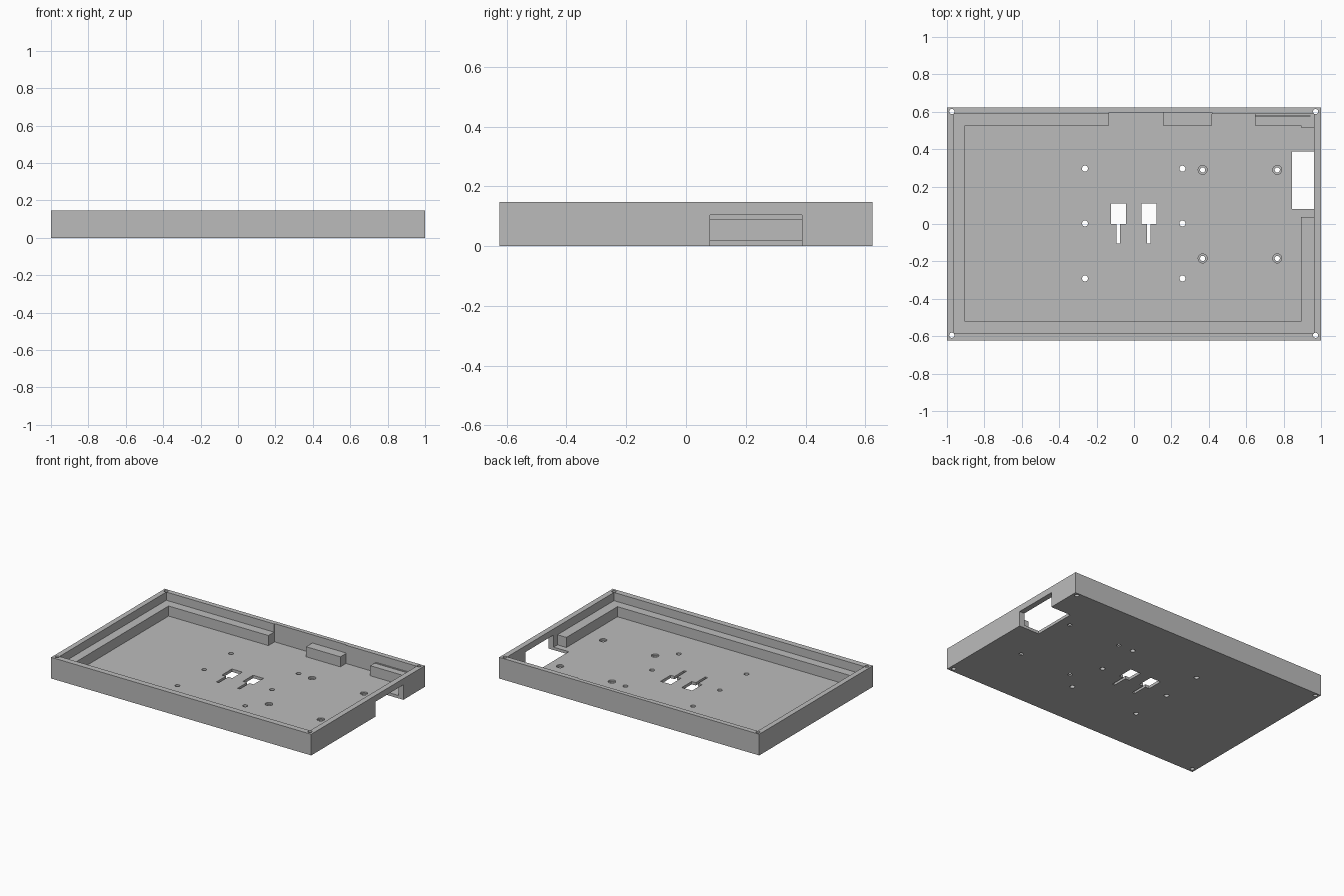
import bpy
import bmesh
from mathutils import Matrix, Vector

default = bpy.data.objects.get("Cube")
if default:
    bpy.data.objects.remove(default, do_unlink=True)

HEIGHT = 0.147   # rim
LEDGE = 0.09     # top of the inner ledge
FLOOR = 0.02     # top of the floor plate
ABOVE, BELOW = 0.3, -0.1

grey = bpy.data.materials.new("plain grey")
grey.use_nodes = True
grey.diffuse_color = (0.5, 0.5, 0.5, 1)
grey.node_tree.nodes["Principled BSDF"].inputs["Base Color"].default_value = (0.5, 0.5, 0.5, 1)


def make_object(name, bm):
    mesh = bpy.data.meshes.new(name)
    bm.to_mesh(mesh)
    bm.free()
    mesh.materials.append(grey)
    obj = bpy.data.objects.new(name, mesh)
    bpy.context.collection.objects.link(obj)
    return obj


def box(name, x0, x1, y0, y1, z0, z1):
    bm = bmesh.new()
    bmesh.ops.create_cube(bm, size=1)
    centre = Vector((x0 + x1, y0 + y1, z0 + z1)) / 2
    scale = Matrix.Diagonal((x1 - x0, y1 - y0, z1 - z0, 1))
    bmesh.ops.transform(bm, matrix=Matrix.Translation(centre) @ scale, verts=bm.verts)
    return make_object(name, bm)


def cylinder(name, x, y, radius, z0, z1):
    bm = bmesh.new()
    bmesh.ops.create_cone(bm, cap_ends=True, segments=24, radius1=radius, radius2=radius,
                          depth=z1 - z0, matrix=Matrix.Translation((x, y, (z0 + z1) / 2)))
    return make_object(name, bm)


tray = box("tray", -1, 1, -0.624, 0.624, 0, HEIGHT)


def cut(cutter):
    """Carve the cutter out of the tray, then discard it."""
    cutter.hide_render = True
    mod = tray.modifiers.new("cut", "BOOLEAN")
    mod.operation = "DIFFERENCE"
    mod.solver = "EXACT"
    mod.object = cutter
    bpy.context.view_layer.objects.active = tray
    bpy.ops.object.modifier_apply(modifier=mod.name)
    bpy.data.objects.remove(cutter, do_unlink=True)


# Upper cavity, leaving the outer wall, with a shallow recess in the back wall
cut(box("upper_cavity", -0.964, 0.962, -0.583, 0.589, LEDGE, ABOVE))
cut(box("back_recess", -0.135, 0.418, 0.4, 0.595, LEDGE, ABOVE))

# Main well, leaving the ledge around it
cut(box("main_well", -0.903, 0.893, -0.522, 0.527, FLOOR, ABOVE))

# Gaps in the ledge at the back and on the left side
cut(box("back_gap_wide", -0.135, 0.155, 0.4, 0.595, FLOOR, ABOVE))
cut(box("back_gap_narrow", 0.418, 0.648, 0.4, 0.589, FLOOR, ABOVE))
cut(box("side_gap", 0.8, 0.962, 0.038, 0.517, FLOOR, ABOVE))

# Narrow groove along the last piece of ledge
cut(box("ledge_groove", 0.64, 0.94, 0.574, 0.581, 0.07, ABOVE))

# Port opening through the side wall and floor
cut(box("port_opening", 0.845, 1.1, 0.08, 0.388, BELOW, 0.104))

# Two floor windows, each with a thin slot toward the front
for x in (-0.084, 0.079):
    cut(box("window", x - 0.04, x + 0.04, 0, 0.11, BELOW, ABOVE))
    cut(box("window_slot", x - 0.009, x + 0.009, -0.105, 0.05, BELOW, ABOVE))

# Screw holes through the corners of the wall
for x in (-0.974, 0.971):
    for y in (-0.595, 0.601):
        cut(cylinder("corner_hole", x, y, 0.014, BELOW, ABOVE))

# Six plain floor holes
for x in (-0.262, 0.259):
    for y in (-0.291, 0.003, 0.296):
        cut(cylinder("floor_hole", x, y, 0.016, BELOW, ABOVE))

# Four counterbored floor holes
for x in (0.367, 0.766):
    for y in (-0.184, 0.289):
        cut(cylinder("counterbore", x, y, 0.024, 0.01, ABOVE))
        cut(cylinder("mount_hole", x, y, 0.014, BELOW, ABOVE))

# Smooth the hole walls while keeping every edge crisp
bpy.ops.object.select_all(action="DESELECT")
tray.select_set(True)
bpy.context.view_layer.objects.active = tray
bpy.ops.object.shade_smooth_by_angle(angle=0.5)
